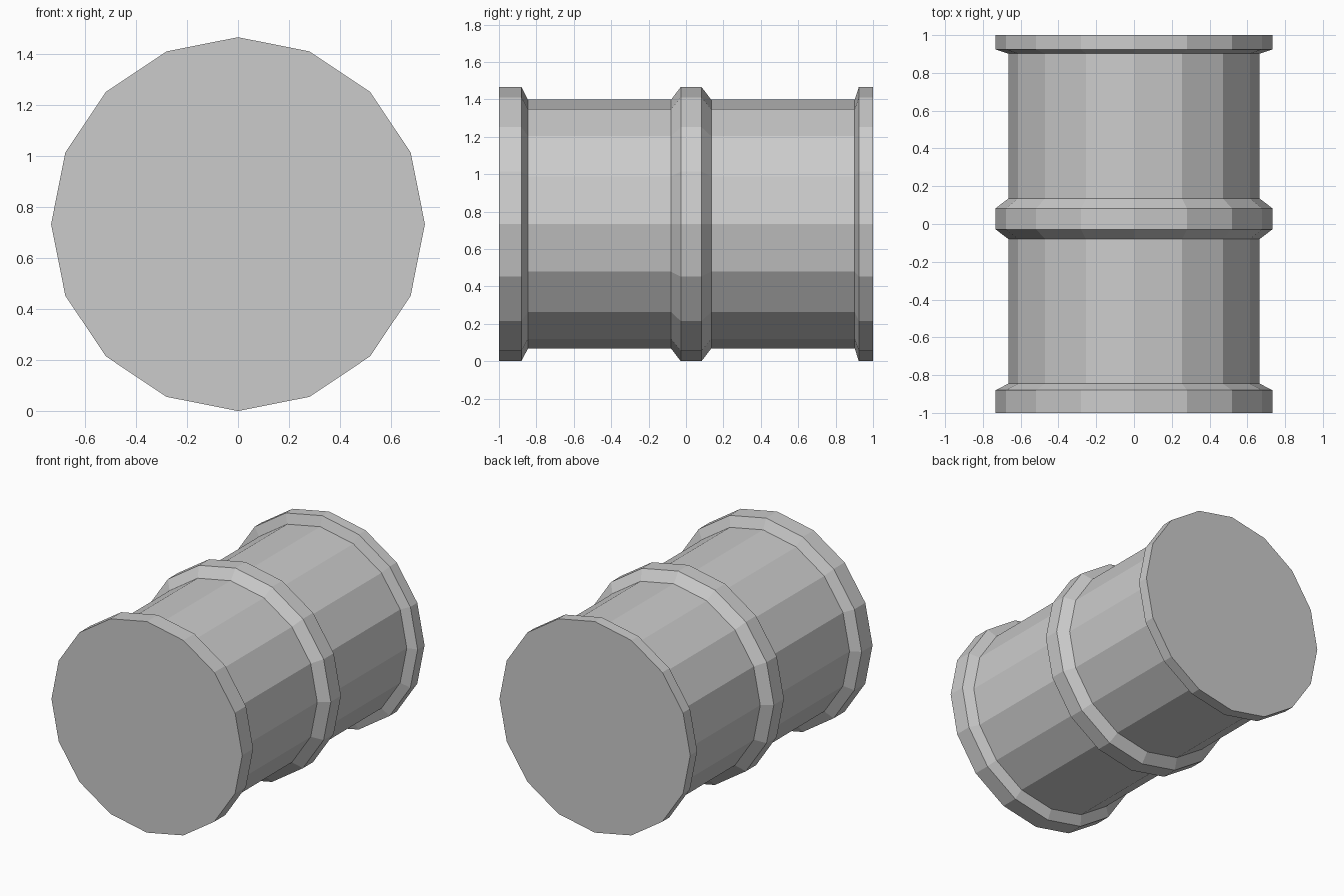
import bpy, bmesh, math

if "Cube" in bpy.data.objects:
    bpy.data.objects.remove(bpy.data.objects["Cube"])

SIDES = 16
R_RIM, R_BODY = 0.733, 0.665
# Profile along the barrel axis: (y, radius)
PROFILE = [(-1.0, R_RIM), (-0.88, R_RIM), (-0.845, R_BODY),
           (-0.08, R_BODY), (-0.028, R_RIM), (0.083, R_RIM), (0.135, R_BODY),
           (0.902, R_BODY), (0.924, R_RIM), (1.0, R_RIM)]

bm = bmesh.new()
rings = []
for y, r in PROFILE:
    angles = [2 * math.pi * i / SIDES for i in range(SIDES)]
    rings.append([bm.verts.new((r * math.cos(a), y, R_RIM + r * math.sin(a))) for a in angles])

# Faceted side walls
for a, b in zip(rings, rings[1:]):
    for i in range(SIDES):
        j = (i + 1) % SIDES
        bm.faces.new((a[i], a[j], b[j], b[i]))

# Flat end caps
bm.faces.new(rings[0])
bm.faces.new(rings[-1])
bmesh.ops.recalc_face_normals(bm, faces=bm.faces)

mesh = bpy.data.meshes.new("ribbed_barrel")
bm.to_mesh(mesh)
bm.free()
barrel = bpy.data.objects.new("ribbed_barrel", mesh)
bpy.context.collection.objects.link(barrel)
